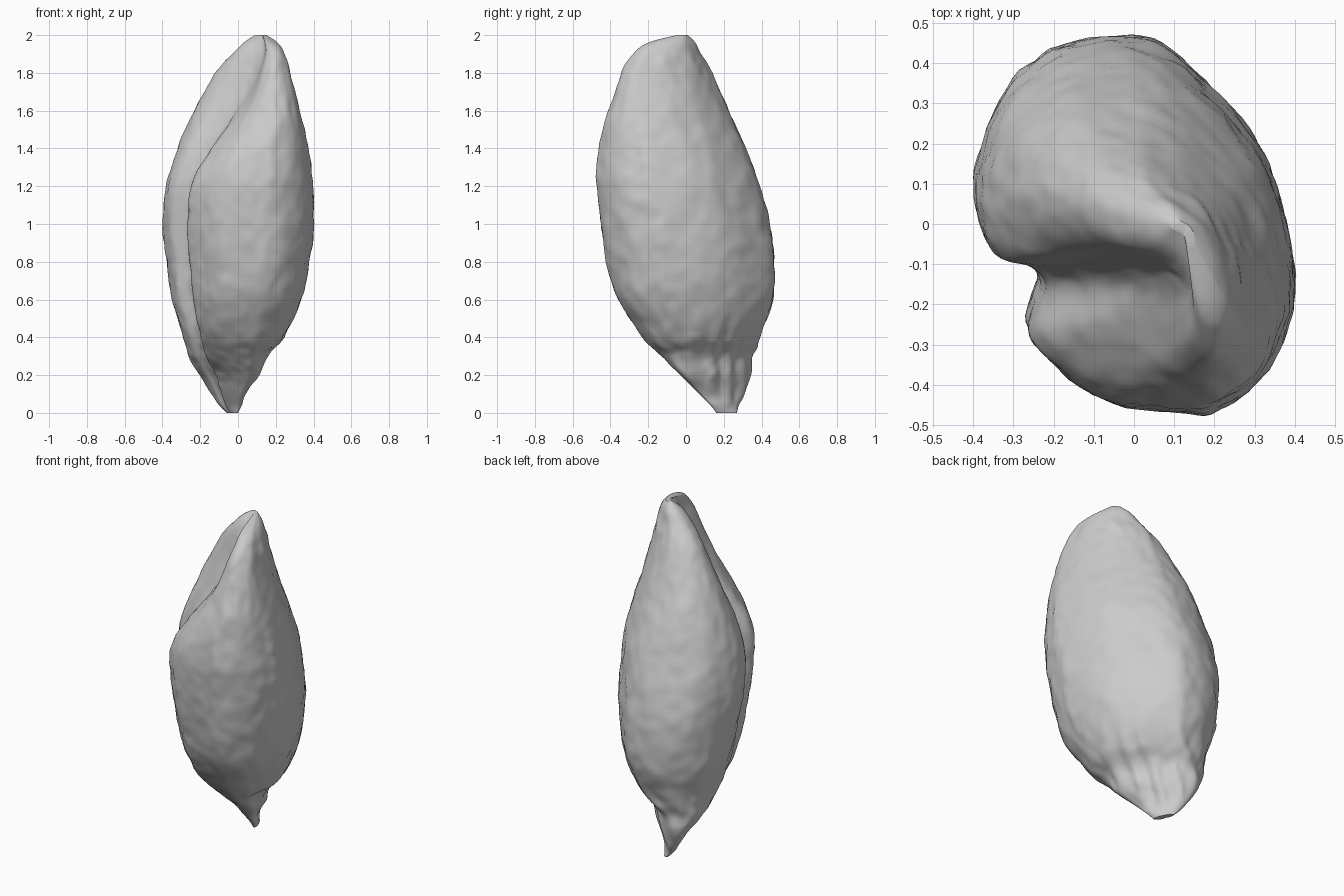
import bpy, bmesh, math
from mathutils import Vector, noise

cube = bpy.data.objects.get("Cube")
if cube:
    bpy.data.objects.remove(cube, do_unlink=True)

# Extents along the height, in hundredths: z, left, right, front, back
EXTENTS = [
    (0, -6, 0, 16, 27), (4, -10, 2, 13, 28), (10, -14, 4, 7, 31),
    (20, -20, 11, -3, 34), (30, -26, 15, -13, 35), (40, -29, 24, -23, 39),
    (60, -35, 34, -36, 46), (80, -38, 38, -42, 47), (100, -40, 40, -45, 44),
    (120, -38, 40, -47, 39), (140, -32, 37, -46, 32), (160, -23, 33, -41, 23),
    (180, -12, 28, -34, 14), (190, -3, 25, -28, 8), (196, 3, 21, -20, 5),
    (200, 9, 15, -5, 1)]

# Two-lobed outline of the widest section, in hundredths
OUTLINE = [
    (40, -10), (36, 10), (27, 26), (10, 43), (-3, 47), (-20, 44), (-33, 34),
    (-39, 20), (-40, 8), (-36, -4), (-28, -7), (-24, -13), (-27, -25),
    (-20, -35), (-9, -43), (8, -46), (20, -45), (32, -36), (38, -23)]

# Slanting outline near the top, with matching points
TIP = [
    (28, -22), (26, -10), (20, 2), (10, 10), (2, 14), (-4, 14), (-9, 12),
    (-12, 7), (-11, 1), (-7, -4), (1, -8), (8, -12), (12, -18),
    (13, -24), (14, -30), (17, -34), (21, -35), (25, -33), (28, -28)]

FLAT = Vector((1, 1)).normalized()    # direction in which the stem is thin
LONG = Vector((1, -1)).normalized()   # direction in which the stem is wide


def spline(a, b, c, d, t):
    return b + (c - a) * (t / 2) + (a * 2 - b * 5 + c * 4 - d) * (t * t / 2) \
        + (b * 3 - a - c * 3 + d) * (t ** 3 / 2)


def smooth(x, low, high):
    t = min(max((x - low) / (high - low), 0), 1)
    return t * t * (3 - 2 * t)


def resample(points, steps, closed):
    pts = [Vector(p) / 100 for p in points]
    n = len(pts)
    pick = (lambda i: pts[i % n]) if closed else (lambda i: pts[min(max(i, 0), n - 1)])
    out = [spline(pick(i - 1), pick(i), pick(i + 1), pick(i + 2), s / steps)
           for i in range(n if closed else n - 1) for s in range(steps)]
    return out if closed else out + [pts[-1]]


def fit(pts, left, right, front, back):
    xs, ys = [p.x for p in pts], [p.y for p in pts]
    scale = lambda v, vs, a, b: a + (b - a) * (v - min(vs)) / (max(vs) - min(vs))
    return [Vector((scale(p.x, xs, left, right), scale(p.y, ys, front, back))) for p in pts]


def section(row):
    # Flatten the outline toward the stem, slant it toward the tip
    z = row[0]
    squash = 0.55 * (1 - smooth(z, 0.05, 0.5))
    pts = [p - FLAT * p.dot(FLAT) * squash for p in body]
    slant = smooth(z, 1.15, 1.95)
    pts = [a.lerp(b, slant) for a, b in zip(fit(pts, 0, 1, 0, 1), tip)]
    return [Vector((p.x, p.y, z)) for p in fit(pts, *row[1:])]


def wrinkle(p, centre, z):
    # Fine bumps over the skin and ribs on the outer face of the stem
    out = (p - centre).normalized()
    fade = smooth(z, 0, 0.2) * (1 - smooth(z, 1.85, 2.0))
    bump = 0.008 * noise.noise(Vector((p.x * 9, p.y * 9, z * 6)))
    bump += 0.007 * noise.noise(Vector((p.x * 20, p.y * 20, z * 15)))
    facing = max(out.xy.dot(FLAT), 0)
    stem = smooth(z, 0.02, 0.12) * (1 - smooth(z, 0.36, 0.55))
    rib = 0.009 * math.cos((p - centre).xy.dot(LONG) * 60) * stem * facing
    return p + out * (bump * fade + rib)


# Seed body lofted through its sections
bm = bmesh.new()
body = resample(OUTLINE, 6, True)
tip = fit(resample(TIP, 6, True), 0, 1, 0, 1)
rings = []
for row in resample(EXTENTS, 8, False):
    pts = section(row)
    centre = sum(pts, Vector((0, 0, 0))) / len(pts)
    rings.append([bm.verts.new(wrinkle(p, centre, row[0])) for p in pts])
count = len(body)
for low, high in zip(rings, rings[1:]):
    for i in range(count):
        j = (i + 1) % count
        bm.faces.new((low[i], low[j], high[j], high[i]))
bm.faces.new(rings[0][::-1])
bm.faces.new(rings[-1])
bmesh.ops.recalc_face_normals(bm, faces=bm.faces)
mesh = bpy.data.meshes.new("seed_body")
bm.to_mesh(mesh)
bm.free()
seed = bpy.data.objects.new("seed_body", mesh)
bpy.context.collection.objects.link(seed)

# Plain grey skin
grey = bpy.data.materials.new("light_grey")
grey.use_nodes = True
colour = (0.6, 0.6, 0.6, 1)
grey.diffuse_color = colour
grey.node_tree.nodes["Principled BSDF"].inputs["Base Color"].default_value = colour
mesh.materials.append(grey)

bpy.context.view_layer.objects.active = seed
seed.select_set(True)
bpy.ops.object.shade_smooth_by_angle(angle=math.radians(50))
